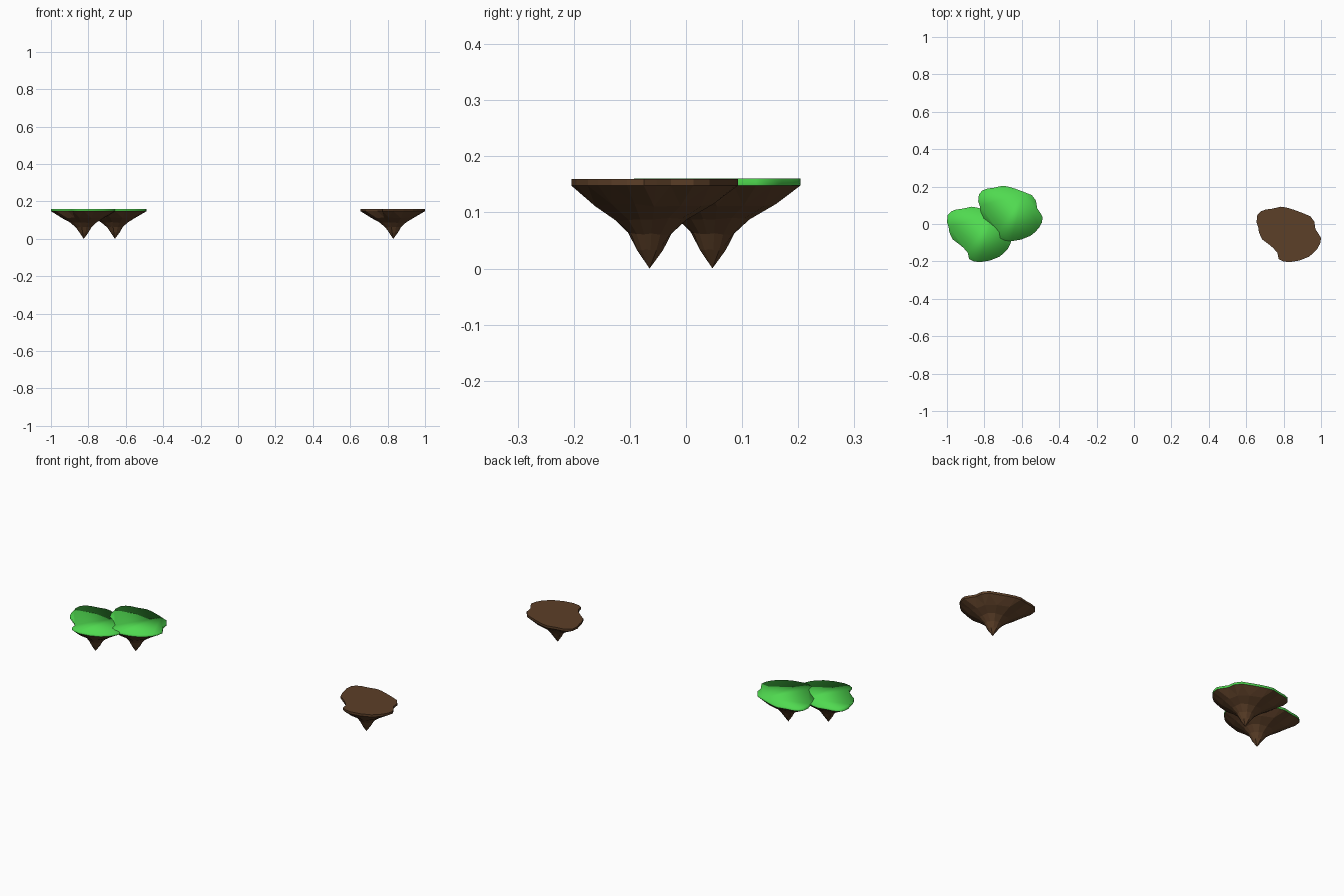
import bpy, bmesh, math, random

if "Cube" in bpy.data.objects:
    bpy.data.objects.remove(bpy.data.objects["Cube"])

# Island rim outline, relative to the tip of the rock
OUTLINE = [(-.175, .075), (-.171, .112), (-.153, .132), (-.127, .142), (-.09, .147),
           (-.045, .1575), (-.015, .153), (.025, .141), (.07, .124), (.112, .107),
           (.134, .078), (.140, .038), (.157, .012), (.17, -.01), (.165, -.04),
           (.150, -.068), (.127, -.092), (.105, -.11), (.055, -.13), (0, -.1395),
           (-.035, -.134), (-.057, -.122), (-.063, -.09), (-.085, -.064),
           (-.11, -.043), (-.145, -.017), (-.162, .02), (-.166, .048)]
RIM_Z, TOP_Z = 0.148, 0.16


def material(name, color):
    m = bpy.data.materials.new(name)
    m.diffuse_color = (*color, 1)
    m.use_nodes = True
    m.node_tree.nodes["Principled BSDF"].inputs["Base Color"].default_value = m.diffuse_color
    return m


rock_mat = material("earth", (0.107, 0.05, 0.021))
grass_mat = material("grass", (0.08, 0.70, 0.08))


def make_object(name, bm, mat, loc, smooth=False):
    bmesh.ops.recalc_face_normals(bm, faces=bm.faces)
    for f in bm.faces:
        f.smooth = smooth
    mesh = bpy.data.meshes.new(name)
    bm.to_mesh(mesh)
    bm.free()
    mesh.materials.append(mat)
    ob = bpy.data.objects.new(name, mesh)
    ob.location = loc
    bpy.context.collection.objects.link(ob)


def bridge(bm, a, b):
    n = len(a)
    for i in range(n):
        j = (i + 1) % n
        bm.faces.new((a[i], a[j], b[j], b[i]))


# Tapering faceted rock under the island
def rock(name, loc):
    random.seed(4)
    bm = bmesh.new()
    pts = OUTLINE[::2]
    rings = [[bm.verts.new((x, y, RIM_Z)) for x, y in OUTLINE]]
    for z, s, blend in ((.113, .71, .2), (.088, .43, .4), (.062, .265, .5), (.035, .16, .6)):
        ring = []
        for x, y in pts:
            r, a = math.hypot(x, y), math.atan2(y, x)
            r = (r * (1 - blend) + .15 * blend) * s * random.uniform(.94, 1.06)
            ring.append(bm.verts.new((r * math.cos(a), r * math.sin(a),
                                      z + random.uniform(-.003, .003))))
        rings.append(ring)
    # the rim has twice as many points as the rings below
    top, low = rings[0], rings[1]
    n = len(low)
    for i in range(n):
        j = (i + 1) % n
        a, b, c = top[2 * i], top[2 * i + 1], top[(2 * i + 2) % len(top)]
        bm.faces.new((a, b, low[i]))
        bm.faces.new((b, low[j], low[i]))
        bm.faces.new((b, c, low[j]))
    for a, b in zip(rings[1:], rings[2:]):
        bridge(bm, a, b)
    tip = bm.verts.new((0, 0, 0))
    for i in range(n):
        bm.faces.new((rings[-1][i], rings[-1][(i + 1) % n], tip))
    make_object(name, bm, rock_mat, loc)


# Thin flat slab on top
def slab(name, loc, mat, smooth):
    bm = bmesh.new()
    low = [bm.verts.new((x, y, RIM_Z)) for x, y in OUTLINE]
    high = [bm.verts.new((x, y, TOP_Z)) for x, y in OUTLINE]
    bridge(bm, low, high)
    bm.faces.new(high)
    make_object(name, bm, mat, loc, smooth)


# Two overlapping grassy islands and one bare island
for label, loc, mat in (("left_front", (-.825, -.065, 0), grass_mat),
                        ("left_back", (-.658, .047, .0004), grass_mat),
                        ("right", (.83, -.065, 0), rock_mat)):
    rock(label + "_island_rock", loc)
    slab(label + "_island_top", loc, mat, mat is grass_mat)
